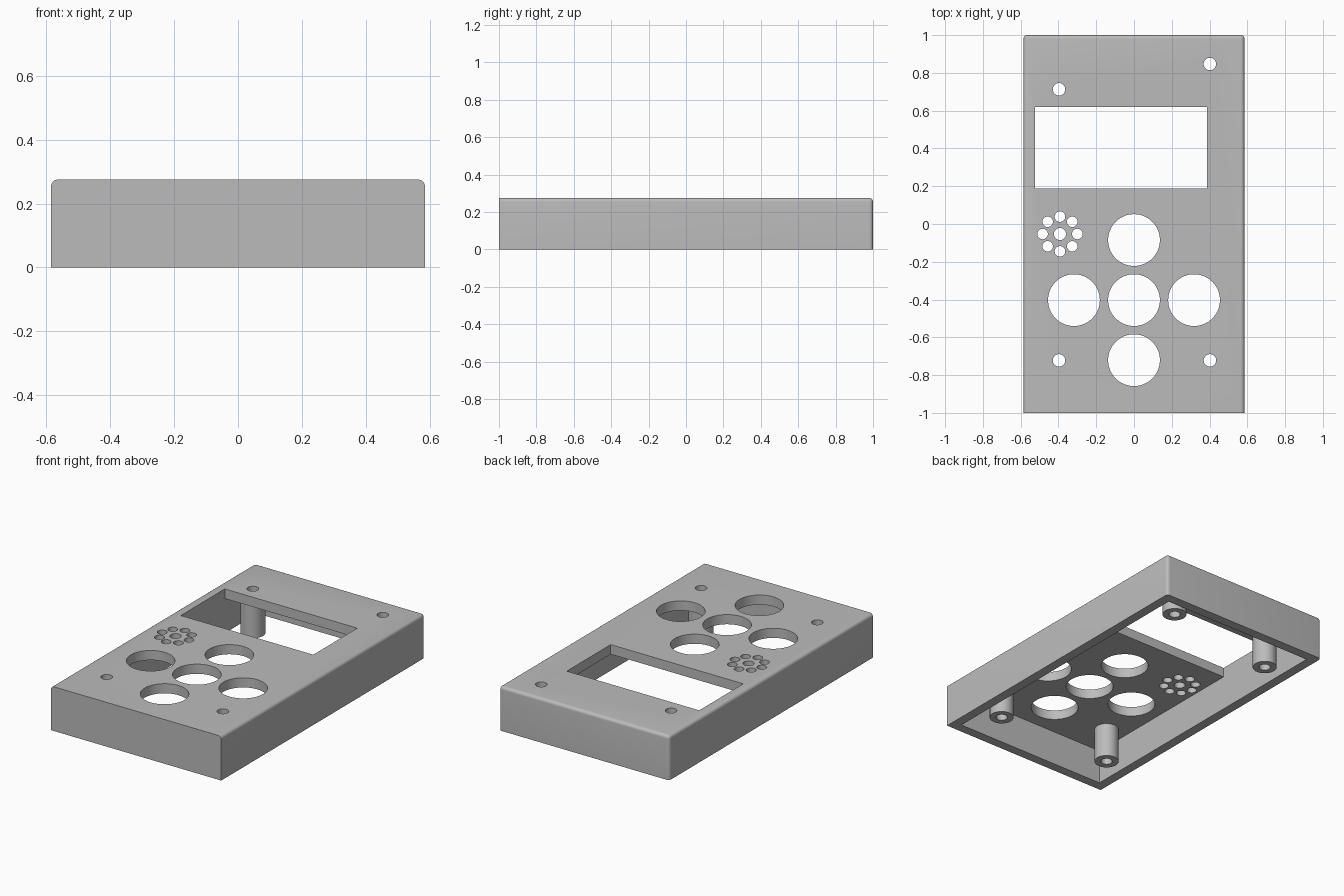
import bpy, bmesh, math
from mathutils import Matrix, Vector

cube = bpy.data.objects.get("Cube")
if cube:
    bpy.data.objects.remove(cube, do_unlink=True)

W, L, H = 0.585, 1.0, 0.275      # half width, half length, height
WALL, ROUND = 0.06, 0.02
ROOF = H - WALL                  # underside of the face plate
SCREWS = [(-0.397, 0.713), (0.402, 0.847), (-0.397, -0.722), (0.402, -0.722)]

grey = bpy.data.materials.new("plain grey")
grey.use_nodes = True
colour = (0.5, 0.5, 0.5, 1)
grey.diffuse_color = colour
grey.node_tree.nodes["Principled BSDF"].inputs["Base Color"].default_value = colour


def make(name, bm):
    mesh = bpy.data.meshes.new(name)
    bmesh.ops.recalc_face_normals(bm, faces=bm.faces)
    bm.to_mesh(mesh)
    bm.free()
    mesh.materials.append(grey)
    ob = bpy.data.objects.new(name, mesh)
    bpy.context.collection.objects.link(ob)
    return ob


def add_box(bm, lo, hi):
    lo, hi = Vector(lo), Vector(hi)
    m = Matrix.Translation((lo + hi) / 2) @ Matrix.Diagonal((*(hi - lo), 1))
    bmesh.ops.create_cube(bm, size=1, matrix=m)


def add_cylinder(bm, x, y, radius, z0, z1, sides=48):
    bmesh.ops.create_cone(bm, cap_ends=True, segments=sides, radius1=radius, radius2=radius,
                          depth=z1 - z0, matrix=Matrix.Translation((x, y, (z0 + z1) / 2)))


def cut(ob, bm):
    """Subtract the shapes in bm from ob, then drop the cutter."""
    cutter = make("cutter", bm)
    cutter.hide_render = True
    mod = ob.modifiers.new("cut", 'BOOLEAN')
    mod.operation, mod.solver, mod.object = 'DIFFERENCE', 'EXACT', cutter
    bpy.context.view_layer.objects.active = ob
    bpy.ops.object.modifier_apply(modifier=mod.name)
    bpy.data.objects.remove(cutter, do_unlink=True)


def smooth(ob):
    bpy.ops.object.select_all(action='DESELECT')
    ob.select_set(True)
    bpy.context.view_layer.objects.active = ob
    bpy.ops.object.shade_smooth_by_angle(angle=math.radians(30))


# Case: round the side and rear top edges and the rear uprights, leave the front square
bm = bmesh.new()
add_box(bm, (-W, -L, 0), (W, L, H))


def is_rounded(edge):
    mid = (edge.verts[0].co + edge.verts[1].co) / 2
    top = mid.z > H - 0.01 and mid.y > -L + 0.01
    upright = abs(mid.z - H / 2) < 0.01 and mid.y > L - 0.01
    return top or upright


bmesh.ops.bevel(bm, geom=[e for e in bm.edges if is_rounded(e)], offset=ROUND,
                segments=6, profile=0.5, affect='EDGES')
case = make("case", bm)

# Hollow underside
bm = bmesh.new()
add_box(bm, (WALL - W, WALL - L, -0.1), (W - WALL, L - WALL, ROOF))
cut(case, bm)

# Display window, flush with the inner wall on one side
bm = bmesh.new()
add_box(bm, (WALL - W, 0.188, ROOF - 0.05), (0.386, 0.62, H + 0.1))

# Button holes in a cross
for x, y in [(0, 0), (0, 1), (0, -1), (1, 0), (-1, 0)]:
    add_cylinder(bm, x * 0.318, -0.403 + y * 0.318, 0.137, ROOF - 0.05, H + 0.1, 64)

# Speaker holes: one in the middle and a ring of eight
add_cylinder(bm, -0.392, -0.053, 0.032, ROOF - 0.05, H + 0.1, 32)
for i in range(8):
    a = i * math.tau / 8
    add_cylinder(bm, -0.392 + 0.092 * math.cos(a), -0.053 + 0.092 * math.sin(a),
                 0.028, ROOF - 0.05, H + 0.1, 32)

# Screw holes
for x, y in SCREWS:
    add_cylinder(bm, x, y, 0.033, ROOF - 0.05, H + 0.1)
cut(case, bm)
smooth(case)

# Hollow screw posts under the face plate
for i, (x, y) in enumerate(SCREWS):
    bm = bmesh.new()
    add_cylinder(bm, x, y, 0.07, 0, ROOF)
    post = make(f"screw_post_{i + 1}", bm)
    bm = bmesh.new()
    add_cylinder(bm, x, y, 0.033, -0.1, H)
    cut(post, bm)
    smooth(post)
